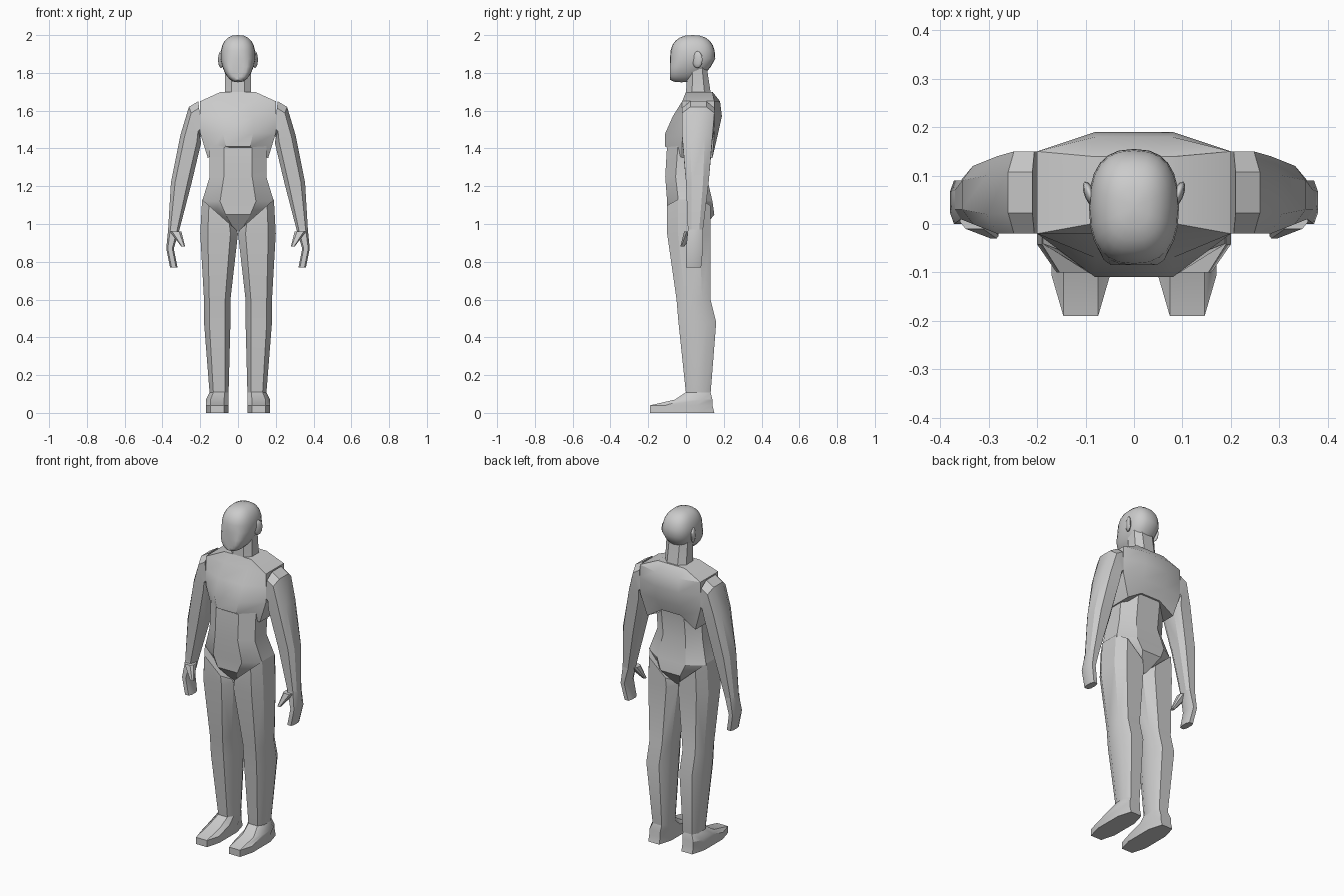
import bpy, bmesh, math
from mathutils import Matrix, Vector

cube = bpy.data.objects.get("Cube")
if cube:
    bpy.data.objects.remove(cube, do_unlink=True)

tone = .6
grey = bpy.data.materials.new("plain grey")
grey.use_nodes = True
grey.diffuse_color = (tone, tone, tone, 1)
grey.node_tree.nodes["Principled BSDF"].inputs["Base Color"].default_value = grey.diffuse_color


def finish(name, bm, angle=32):
    """Turn a bmesh into a grey object, smooth except at sharp edges."""
    bmesh.ops.recalc_face_normals(bm, faces=bm.faces)
    mesh = bpy.data.meshes.new(name)
    bm.to_mesh(mesh)
    bm.free()
    mesh.materials.append(grey)
    obj = bpy.data.objects.new(name, mesh)
    bpy.context.collection.objects.link(obj)
    bpy.ops.object.select_all(action='DESELECT')
    obj.select_set(True)
    bpy.context.view_layer.objects.active = obj
    bpy.ops.object.shade_smooth_by_angle(angle=math.radians(angle))


def ring(height, centre, half, front, back, tilt=0, flat=.6, corner=.25, limits=None):
    """Chamfered rectangle; tilt raises its outer side."""
    inset = corner * (back - front)
    near, far = front + inset, back - inset
    if limits:
        near, far = max(front, limits[0]), min(back, limits[1])
    right_half = [(flat, front), (1, near), (1, far), (flat, back)]
    left_half = [(-across, depth) for across, depth in reversed(right_half)]
    return [Vector((centre + across * half, depth, height + tilt * across))
            for across, depth in right_half + left_half]


def loft(name, sections, side=1, arch=0, **shape):
    """Skin a stack of rings; arch lowers the sides of the first ring."""
    bm = bmesh.new()
    outlines = [ring(*section, **shape) for section in sections]
    widest = max(point.x for point in outlines[0])
    for point in outlines[0]:
        if abs(point.x) >= widest:
            point.z -= arch
    rings = [[bm.verts.new((side * p.x, p.y, p.z)) for p in outline] for outline in outlines]
    for lower, upper in zip(rings, rings[1:]):
        for i, vert in enumerate(lower):
            bm.faces.new((lower[i - 1], vert, upper[i], upper[i - 1]))
    bm.faces.new(rings[0])
    bm.faces.new(rings[-1])
    finish(name, bm)


def ball(name, centre, size, tilt=0, segments=12, reshape=None):
    """Scaled sphere, optionally reshaped while still of unit size."""
    bm = bmesh.new()
    bmesh.ops.create_uvsphere(bm, u_segments=segments, v_segments=segments // 2, radius=1)
    if reshape:
        for vert in bm.verts:
            vert.co = reshape(vert.co)
    place = Matrix.Translation(centre) @ Matrix.Rotation(tilt, 4, 'Z') @ Matrix.Diagonal((*size, 1))
    bmesh.ops.transform(bm, matrix=place, verts=bm.verts)
    finish(name, bm, angle=60)


def head_shape(co):
    """Boxy skull that narrows and moves forward into the chin."""
    x, y, z = (math.copysign(abs(value) ** .8, value) for value in co)
    jaw = max(0, -z)
    return Vector((x * (1 - .25 * jaw), max(-1, y - jaw / 2), z))


# Head and neck
ball("head", (0, .035, 1.875), (.093, .12, .125), segments=24, reshape=head_shape)
loft("neck", [(1.65, 0, .08, 0, .14), (1.7, 0, .07, 0, .13), (1.83, 0, .07, .01, .11)], flat=.5)

# Chest shell with arched lower edge
loft("chest", [
    (1.41, 0, .16, -.11, .14), (1.48, 0, .2, -.11, .17), (1.57, 0, .2, -.07, .19),
    (1.65, 0, .2, -.02, .18), (1.7, 0, .09, 0, .14),
], arch=.06, flat=.4, limits=(-.02, .15))

# Waist and pelvis
loft("abdomen", [
    (.96, 0, .03, -.03, .08), (1.05, 0, .13, -.1, .15), (1.12, 0, .19, -.1, .14),
    (1.25, 0, .15, -.11, .11), (1.42, 0, .15, -.1, .13),
], flat=.5)

for label, side in (("left", 1), ("right", -1)):
    # Legs are cut along the slanting hip line
    loft(label + "_leg", [
        (.1, .1, .05, 0, .13), (.48, .11, .07, -.04, .16), (.6, .11, .07, -.05, .13),
        (.95, .1, .1, -.1, .13), (1.05, .1, .09, -.1, .13, .08),
    ], side)
    loft(label + "_foot", [
        (0, .11, .06, -.19, .15), (.04, .11, .06, -.19, .14),
        (.07, .11, .06, -.06, .14), (.11, .1, .05, 0, .13),
    ], side)
    # Arms start at an upright shoulder seam
    loft(label + "_arm", [
        (.97, .34, .03, .01, .09), (1.22, .3, .055, 0, .12), (1.45, .25, .055, -.02, .14, .02),
        (1.54, .23, .03, -.02, .15, .08), (1.56, .2, .01, -.02, .15, .09),
    ], side)
    # Hands with a thumb, then ears
    loft(label + "_hand", [
        (.77, .34, .02, 0, .08), (.87, .36, .02, 0, .09), (.97, .34, .03, .01, .09),
    ], side)
    loft(label + "_thumb", [(.88, .29, .01, -.03, -.01), (.96, .33, .03, -.01, .05)], side)
    ball(label + "_ear", (side * .09, .06, 1.87), (.012, .03, .045), tilt=-side * .4)
